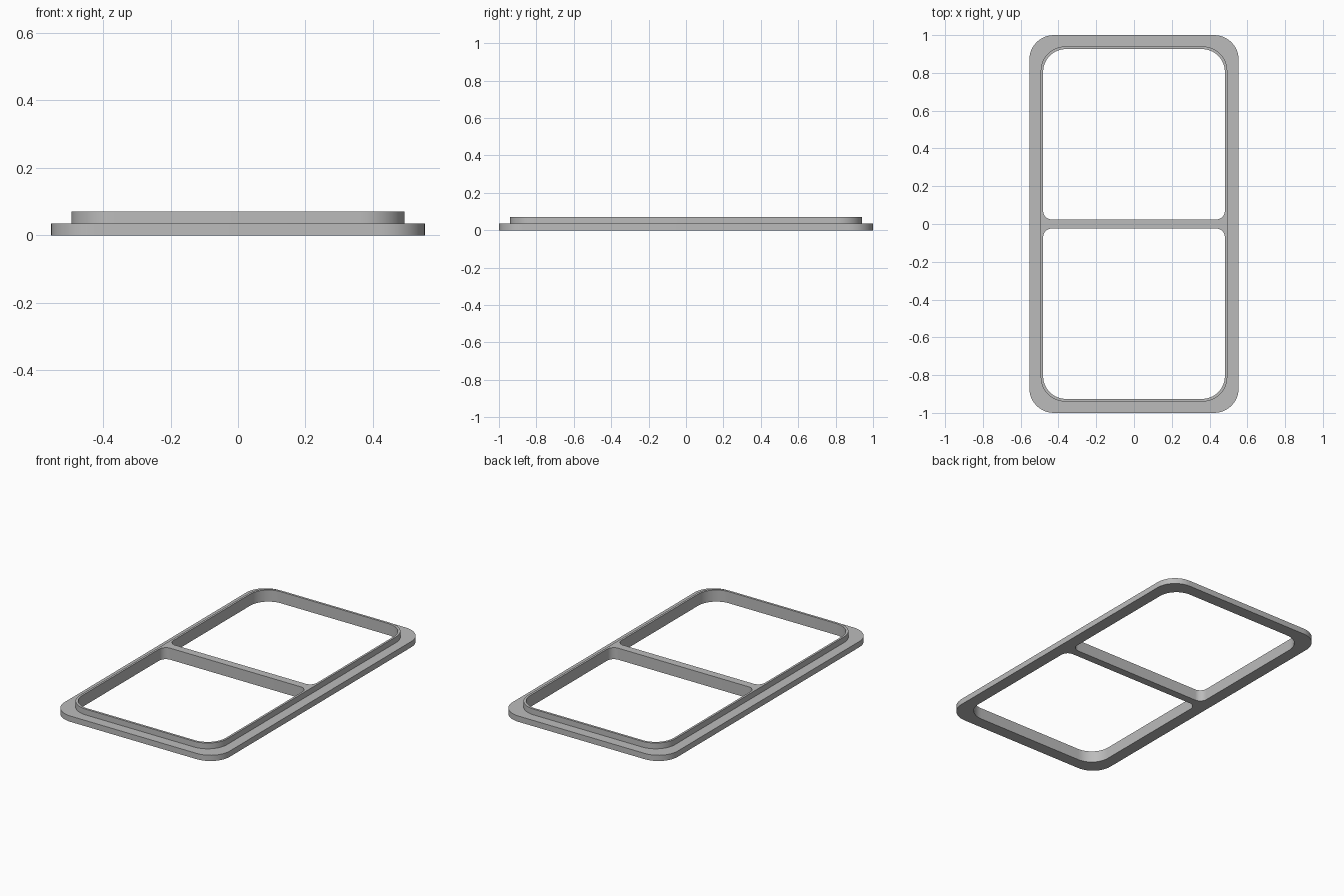
import bpy, bmesh, math

cube = bpy.data.objects.get("Cube")
if cube:
    bpy.data.objects.remove(cube, do_unlink=True)

STEP, TOP = 0.035, 0.07      # flange height, full height
SEGMENTS = 12                # segments per rounded corner


def rounded_outline(x0, x1, y0, y1, r_low, r_high):
    """Counter-clockwise rounded rectangle with its own radius at each end."""
    corners = [(x1 - r_high, y1 - r_high, r_high), (x0 + r_high, y1 - r_high, r_high),
               (x0 + r_low, y0 + r_low, r_low), (x1 - r_low, y0 + r_low, r_low)]
    points = []
    for quarter, (cx, cy, r) in enumerate(corners):
        for i in range(SEGMENTS + 1):
            a = (quarter + i / SEGMENTS) * math.pi / 2
            points.append((cx + r * math.cos(a), cy + r * math.sin(a)))
    return points


def add_loop(bm, outline, z):
    return [bm.verts.new((x, y, z)) for x, y in outline]


def bridge(bm, lower, upper):
    for i in range(len(lower)):
        j = (i + 1) % len(lower)
        bm.faces.new((lower[i], lower[j], upper[j], upper[i]))


def cap(bm, loops):
    edges = [bm.edges.get((v, loop[i - 1])) for loop in loops for i, v in enumerate(loop)]
    bmesh.ops.triangle_fill(bm, use_beauty=True, edges=edges)


bm = bmesh.new()

# Stepped outer wall: wide flange, ledge, then narrower raised lip
flange = rounded_outline(-0.554, 0.554, -1, 1, 0.13, 0.13)
lip = rounded_outline(-0.494, 0.494, -0.94, 0.94, 0.13, 0.13)
rings = [add_loop(bm, o, z) for o, z in
         ((flange, 0), (flange, STEP), (lip, STEP), (lip, TOP))]
for lower, upper in zip(rings, rings[1:]):
    bridge(bm, lower, upper)
bottom_loops, top_loops = [rings[0]], [rings[-1]]

# Two window openings, leaving a crossbar between them
opening = rounded_outline(-0.481, 0.481, 0.024, 0.926, 0.045, 0.12)
for side in (1, -1):
    outline = [(x, side * y) for x, y in opening]
    low, high = add_loop(bm, outline, 0), add_loop(bm, outline, TOP)
    bridge(bm, low, high)
    bottom_loops.append(low)
    top_loops.append(high)

# Flat top and underside
cap(bm, bottom_loops)
cap(bm, top_loops)
bmesh.ops.recalc_face_normals(bm, faces=bm.faces)

mesh = bpy.data.meshes.new("window_frame")
bm.to_mesh(mesh)
bm.free()
frame = bpy.data.objects.new("window_frame", mesh)
bpy.context.collection.objects.link(frame)

# Plain grey finish
grey = bpy.data.materials.new("plain_grey")
grey.use_nodes = True
colour = (0.5, 0.5, 0.5, 1)
grey.diffuse_color = colour
grey.node_tree.nodes["Principled BSDF"].inputs["Base Color"].default_value = colour
mesh.materials.append(grey)

bpy.ops.object.select_all(action="DESELECT")
frame.select_set(True)
bpy.context.view_layer.objects.active = frame
bpy.ops.object.shade_smooth_by_angle(angle=math.radians(30))
